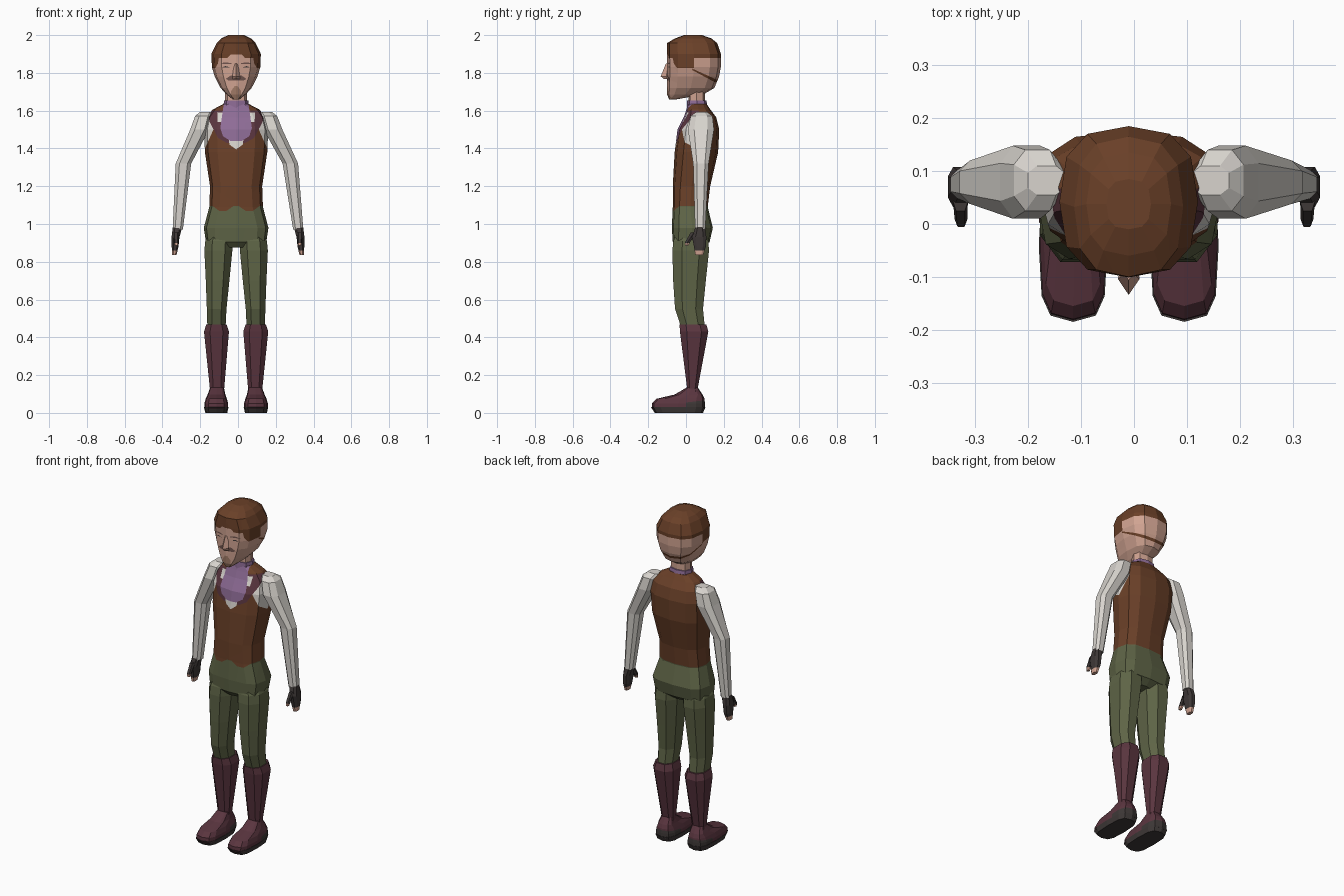
import bpy, bmesh, math
from mathutils import Vector


def lin(c):
    c /= 255
    return c / 12.92 if c <= 0.04045 else ((c + 0.055) / 1.055) ** 2.4


def material(name, r, g, b):
    m = bpy.data.materials.new(name)
    m.diffuse_color = (lin(r), lin(g), lin(b), 1)
    return m


BROWN = material("brown", 106, 64, 40)
SKIN = material("skin", 208, 163, 145)
WHITE = material("shirt_white", 216, 212, 206)
PURPLE = material("purple", 142, 108, 150)
MAROON = material("maroon", 90, 53, 63)
GREEN = material("olive_green", 94, 100, 70)
DARK = material("dark_grey", 62, 56, 55)
BEARD = material("moustache_brown", 112, 84, 78)
GOATEE = material("goatee_tan", 160, 122, 102)

OFFSET = -0.01  # the body stands slightly left of centre


def paint(bm, poly, slot, plane="xz", front=False):
    """Cut a convex polygon through the mesh along one axis and colour the inside."""
    a, b = (0, 2) if plane == "xz" else (1, 2)
    mid = [sum(p[k] for p in poly) / len(poly) for k in (0, 1)]
    bm.normal_update()
    faces = [f for f in bm.faces if not front or f.normal.y < -0.05]
    for i, p in enumerate(poly):
        q = poly[(i + 1) % len(poly)]
        co, no, inner = Vector(), Vector(), Vector()
        co[a], co[b] = p
        no[a], no[b] = q[1] - p[1], p[0] - q[0]
        inner[a], inner[b] = mid
        if (inner - co).dot(no) < 0:
            no.negate()
        no.normalize()
        verts = {v for f in faces for v in f.verts}
        edges = {e for f in faces for e in f.edges}
        out = bmesh.ops.bisect_plane(bm, geom=list(verts) + list(edges) + faces,
                                     dist=1e-5, plane_co=co, plane_no=no)
        faces = [f for f in out["geom"] if isinstance(f, bmesh.types.BMFace)
                 and (f.calc_center_median() - co).dot(no) > 0]
        if not faces:
            return
    for f in faces:
        f.material_index = slot


def section(n, power, turn):
    """Unit superellipse outline, scaled to touch a unit square."""
    pts = []
    for i in range(n):
        t = 2 * math.pi * (i + turn) / n
        pts.append([math.copysign(abs(round(k, 6)) ** power, k)
                    for k in (math.cos(t), math.sin(t))])
    mx, my = max(p[0] for p in pts), max(p[1] for p in pts)
    return [(p[0] / mx, p[1] / my) for p in pts]


def loft(name, rings, mats, n=8, power=0.75, turn=0.0, zones=(), mirror=False, dx=OFFSET):
    """Stack rings (z, centre x, half width, front y, back y[, power]) into a closed skin."""
    bm = bmesh.new()
    loops = []
    for z, x, w, f, b, *p in rings:
        loops.append([bm.verts.new((x + w * u, (f + b) / 2 + (b - f) / 2 * v, z))
                      for u, v in section(n, p[0] if p else power, turn)])
    for lo, hi in zip(loops, loops[1:]):
        for i in range(n):
            j = (i + 1) % n
            bm.faces.new((lo[i], lo[j], hi[j], hi[i]))
    bm.faces.new(loops[0][::-1])
    bm.faces.new(loops[-1])
    bmesh.ops.recalc_face_normals(bm, faces=bm.faces)
    for z in zones:
        paint(bm, *z)
    me = bpy.data.meshes.new(name)
    bm.to_mesh(me)
    bm.free()
    for m in mats:
        me.materials.append(m)
    ob = bpy.data.objects.new(name, me)
    ob.location.x = dx
    bpy.context.collection.objects.link(ob)
    if mirror:
        ob.modifiers.new("mirror", "MIRROR").use_mirror_merge = False
    return ob


def sym(half):
    """Close a half outline (x >= 0) into a symmetric polygon."""
    return half + [(-x, z) for x, z in reversed(half) if x > 0]


def both(poly, *rest):
    return [(poly, *rest), ([(-x, z) for x, z in poly], *rest)]


# torso: waistcoat, shirt, lapels, cravat and trouser seat
torso_zones = [(sym([(0.4, 0.5), (0.4, 1.095)]), 1)]
torso_zones += both([(0.0, 1.105), (0.05, 1.07), (0.09, 1.07), (0.13, 1.1)], 0, "xz", True)
torso_zones += both([(0.135, 1.64), (0.165, 1.4), (0.3, 1.4), (0.3, 1.64)], 2)
torso_zones += both([(0.115, 1.6), (0.12, 1.5), (0.165, 1.4), (0.3, 1.4), (0.3, 1.6)], 2, "xz", True)
torso_zones += [
    (sym([(0.15, 1.6), (0.14, 1.54), (0.095, 1.455), (0.05, 1.43)]), 3, "xz", True)]
torso_zones += both([(0.07, 1.59), (0.1, 1.59), (0.098, 1.54), (0.07, 1.54)], 2, "xz", True)
torso_zones += [
    (sym([(0.045, 1.49), (0.035, 1.42), (0, 1.395)]), 2, "xz", True),
    (sym([(0.06, 1.68), (0.075, 1.57), (0.084, 1.51), (0.07, 1.465), (0.03, 1.44)]), 4, "xz", True)]
loft("torso", [
    (0.875, 0, 0.05, -0.045, 0.09, 0.6), (0.905, 0, 0.16, -0.07, 0.125, 0.55),
    (0.98, 0, 0.171, -0.075, 0.142, 0.6), (1.09, 0, 0.142, -0.07, 0.115, 0.7),
    (1.20, 0, 0.138, -0.07, 0.128), (1.38, 0, 0.165, -0.06, 0.17),
    (1.50, 0, 0.17, -0.045, 0.176), (1.565, 0, 0.155, -0.012, 0.16),
    (1.605, 0, 0.125, 0.002, 0.13), (1.635, 0, 0.068, 0.01, 0.11)],
    [BROWN, GREEN, WHITE, MAROON, PURPLE], 12, zones=torso_zones)

# neck and collar
loft("collar", [(1.60, 0, 0.07, 0.004, 0.116), (1.655, 0, 0.064, 0.006, 0.108)], [PURPLE])
loft("neck", [(1.60, 0, 0.058, 0.012, 0.1), (1.74, 0, 0.058, 0.012, 0.1)], [SKIN])

# head: hair cap, brows, eyes, moustache and goatee
head_zones = [
    (sym([(0.3, 1.88), (0.3, 2.1)]), 1),
    ([(-0.115, 1.89), (-0.06, 1.865), (0.005, 1.83), (0.035, 1.78), (0.04, 1.68),
      (0.3, 1.68), (0.3, 1.89)], 1, "yz"),
    (sym([(0.055, 1.87), (0.03, 1.897)]), 0, "xz", True)]
head_zones += both([(0.088, 1.9), (0.096, 1.85), (0.11, 1.825), (0.15, 1.825), (0.15, 1.9)], 1, "xz", True)
head_zones += both([(0.025, 1.846), (0.085, 1.849), (0.06, 1.856), (0.025, 1.852)], 2, "xz", True)
head_zones += both([(0.03, 1.828), (0.075, 1.83), (0.055, 1.836)], 3, "xz", True)
head_zones += [
    (sym([(0.03, 1.785), (0.055, 1.768), (0.04, 1.76)]), 2, "xz", True),
    (sym([(0.008, 1.73), (0.026, 1.705), (0.026, 1.65)]), 4, "xz", True)]
loft("head", [
    (1.66, 0, 0.018, -0.09, -0.05), (1.685, 0, 0.05, -0.1, 0.09),
    (1.72, 0, 0.082, -0.1, 0.15), (1.78, 0, 0.113, -0.1, 0.175),
    (1.83, 0, 0.128, -0.1, 0.184), (1.90, 0, 0.131, -0.101, 0.185),
    (1.958, 0, 0.103, -0.1, 0.165), (1.982, 0, 0.08, -0.06, 0.135),
    (2.0, 0, 0.042, -0.01, 0.085)],
    [SKIN, BROWN, BEARD, DARK, GOATEE], 12, zones=head_zones)
loft("nose", [(1.768, 0, 0.02, -0.118, -0.08), (1.782, 0, 0.02, -0.134, -0.075),
              (1.85, 0, 0.01, -0.106, -0.08)], [SKIN], 4, 1)

# sleeves, each leaning from its shoulder to its wrist
SLEEVE = [(1.594, 0.155, 0.035, 0.055, 0.11), (1.572, 0.172, 0.045, 0.025, 0.14),
          (1.50, 0.194, 0.05, 0.01, 0.148), (1.32, 0.283, 0.041, 0.038, 0.12),
          (0.97, 0.319, 0.027, 0.048, 0.102)]
for side, label in ((1, "left"), (-1, "right")):
    rings = [(z, side * x + OFFSET * (z - 0.97) / 0.6, w, f, b) for z, x, w, f, b in SLEEVE]
    loft(label + "_sleeve", rings, [WHITE], turn=0.5, dx=0)

# gloved hand with bare fingertips
loft("hand", [
    (0.835, 0.337, 0.011, 0.05, 0.09), (0.88, 0.333, 0.018, 0.042, 0.105),
    (0.93, 0.331, 0.021, 0.032, 0.108), (0.985, 0.32, 0.025, 0.05, 0.1)],
    [DARK, SKIN], turn=0.5, mirror=True, dx=0,
    zones=[([(0, 0.8), (1, 0.8), (1, 0.86), (0, 0.86)], 1)])
loft("thumb", [
    (0.885, 0.326, 0.009, -0.006, 0.012), (0.905, 0.327, 0.012, -0.004, 0.022),
    (0.955, 0.328, 0.014, 0.025, 0.06)], [DARK, SKIN], 6, mirror=True, dx=0,
    zones=[([(0, 0.8), (1, 0.8), (1, 0.9), (0, 0.9)], 1)])

# trouser legs, tucked into the seat
loft("trouser_leg", [
    (0.45, 0.104, 0.048, -0.025, 0.1), (0.55, 0.103, 0.052, -0.058, 0.09),
    (0.70, 0.098, 0.0625, -0.068, 0.105), (0.86, 0.094, 0.074, -0.072, 0.122),
    (0.91, 0.091, 0.072, -0.067, 0.118), (0.98, 0.08, 0.05, -0.04, 0.09)],
    [GREEN], turn=0.5, power=0.85, mirror=True)

# boots: shaft, foot with dark heel, sole
loft("boot_shaft", [
    (0.08, 0.104, 0.045, -0.01, 0.08), (0.13, 0.101, 0.038, 0.006, 0.062),
    (0.43, 0.104, 0.066, -0.032, 0.118), (0.468, 0.104, 0.054, -0.034, 0.108)],
    [MAROON], turn=0.5, mirror=True)
heel = [([(0.0, 0.0), (0.3, 0.0), (0.3, 0.09), (0.0, 0.055)], 1, "yz")]
loft("boot_foot", [
    (0.022, 0.105, 0.063, -0.182, 0.1), (0.05, 0.105, 0.063, -0.18, 0.1),
    (0.075, 0.105, 0.056, -0.155, 0.098), (0.097, 0.104, 0.047, -0.06, 0.088),
    (0.135, 0.101, 0.036, 0.004, 0.062)],
    [MAROON, DARK], 12, 0.6, zones=heel, mirror=True)
loft("boot_sole", [(0, 0.105, 0.058, -0.165, 0.09), (0.03, 0.105, 0.065, -0.185, 0.103)],
     [DARK], 12, 0.6, mirror=True)
